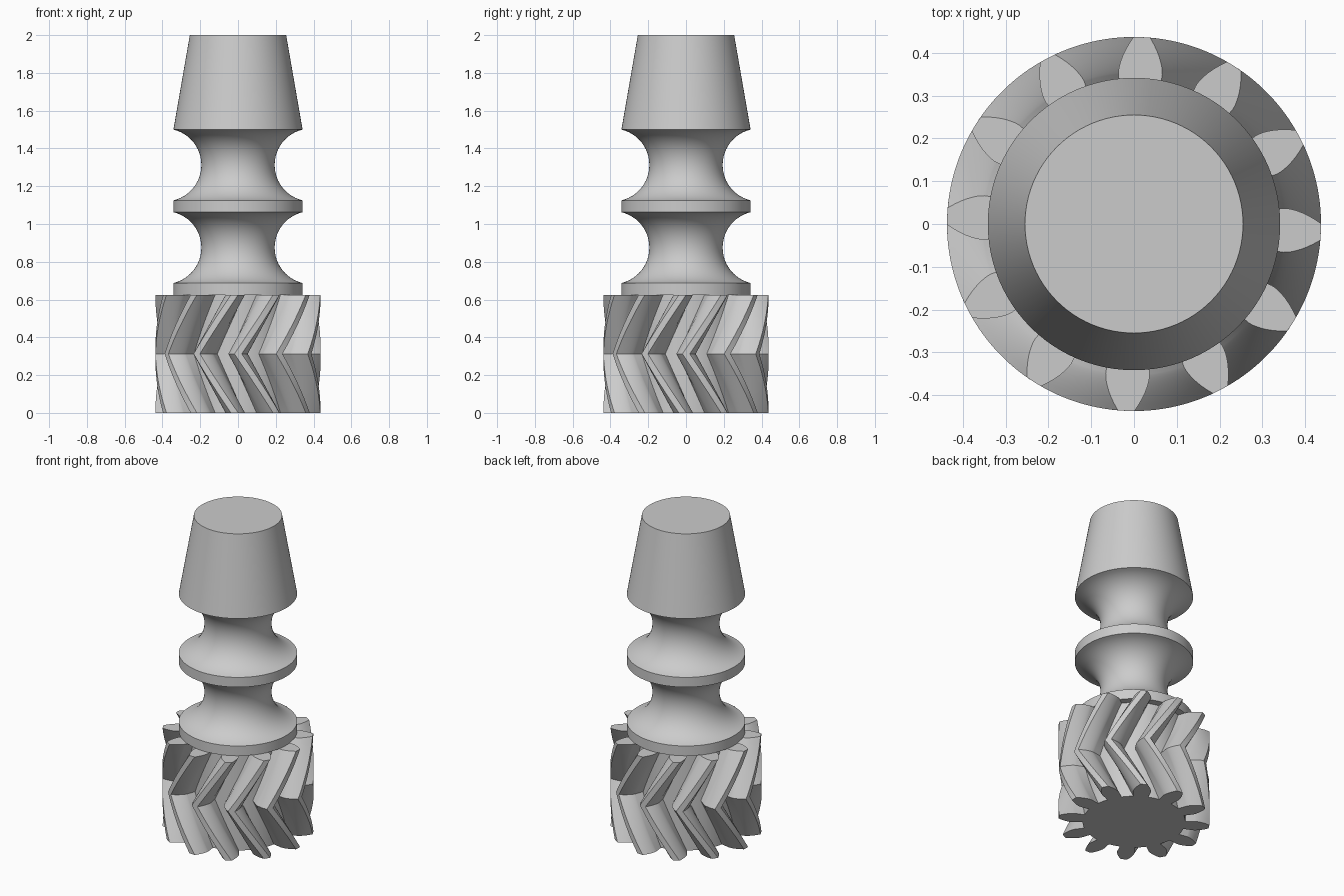
import bpy
import bmesh
from math import pi, sin, cos, tan, acos, asin, radians, sqrt

if "Cube" in bpy.data.objects:
    bpy.data.objects.remove(bpy.data.objects["Cube"])

GREY = (0.6, 0.6, 0.6, 1)
metal = bpy.data.materials.new("plain grey")
metal.use_nodes = True
metal.diffuse_color = GREY
metal.node_tree.nodes["Principled BSDF"].inputs["Base Color"].default_value = GREY


def finish(name, bm, angle):
    bmesh.ops.recalc_face_normals(bm, faces=bm.faces)
    mesh = bpy.data.meshes.new(name)
    bm.to_mesh(mesh)
    bm.free()
    mesh.materials.append(metal)
    obj = bpy.data.objects.new(name, mesh)
    bpy.context.collection.objects.link(obj)
    bpy.ops.object.select_all(action="DESELECT")
    obj.select_set(True)
    bpy.context.view_layer.objects.active = obj
    bpy.ops.object.shade_smooth_by_angle(angle=radians(angle))
    return obj


def loft(bm, sections):
    """Bridge equal closed rings of points and cap both ends."""
    rings = [[bm.verts.new(p) for p in s] for s in sections]
    n = len(rings[0])
    for low, high in zip(rings, rings[1:]):
        for i in range(n):
            j = (i + 1) % n
            bm.faces.new((low[i], low[j], high[j], high[i]))
    bm.faces.new(rings[0][::-1])
    bm.faces.new(rings[-1])


# Herringbone gear: involute tooth outline swept along a mirrored helix
TEETH, MODULE, HEIGHT = 12, 0.0625, 0.625
pitch_r = TEETH * MODULE / 2
tip_r = pitch_r + MODULE
root_r = pitch_r - 1.25 * MODULE
pressure = radians(20)
base_r = pitch_r * cos(pressure)


def half_angle(r):
    a = acos(min(1, base_r / r))
    return pi / (2 * TEETH) + tan(pressure) - pressure - (tan(a) - a)


STEPS = 8
flank = [(root_r, half_angle(base_r))]
for i in range(STEPS + 1):
    r = base_r + (tip_r - base_r) * (i / STEPS) ** 1.5
    flank.append((r, half_angle(r)))
tooth = [(r, -a) for r, a in flank] + [(tip_r, 0)] + [(r, a) for r, a in flank[::-1]]
# Root arc between neighbouring teeth
gap_start = flank[0][1]
gap = 2 * pi / TEETH - 2 * gap_start
tooth += [(root_r, gap_start + gap * t / 4) for t in (1, 2, 3)]
outline = [(r, a + k * 2 * pi / TEETH) for k in range(TEETH) for r, a in tooth]

phase = radians(-2.4)
twist = tan(radians(30)) * HEIGHT / 2 / pitch_r
LAYERS = 24
sections = []
for i in range(LAYERS + 1):
    t = i / LAYERS
    turn = phase - twist * (1 - abs(2 * t - 1))
    sections.append([(r * cos(a + turn), r * sin(a + turn), HEIGHT * t) for r, a in outline])
bm = bmesh.new()
loft(bm, sections)
finish("herringbone_gear", bm, 25)

# Turned shaft: collar, two round grooves and a tapered head
RIM, NECK, TOP = 0.342, 0.194, 0.255
SEGMENTS, ARC = 96, 24


def groove(z0, z1):
    half, depth = (z1 - z0) / 2, RIM - NECK
    radius = (half ** 2 + depth ** 2) / (2 * depth)
    sweep = asin(half / radius)
    mid = (z0 + z1) / 2
    points = []
    for i in range(ARC + 1):
        a = sweep * (2 * i / ARC - 1)
        points.append((NECK + radius - radius * cos(a), mid + radius * sin(a)))
    return points


profile = [(RIM, HEIGHT)] + groove(0.6875, 1.0625) + groove(1.125, 1.5) + [(TOP, 2)]
bm = bmesh.new()
loft(bm, [[(r * cos(2 * pi * k / SEGMENTS), r * sin(2 * pi * k / SEGMENTS), z)
           for k in range(SEGMENTS)] for r, z in profile])
finish("grooved_shaft", bm, 30)
